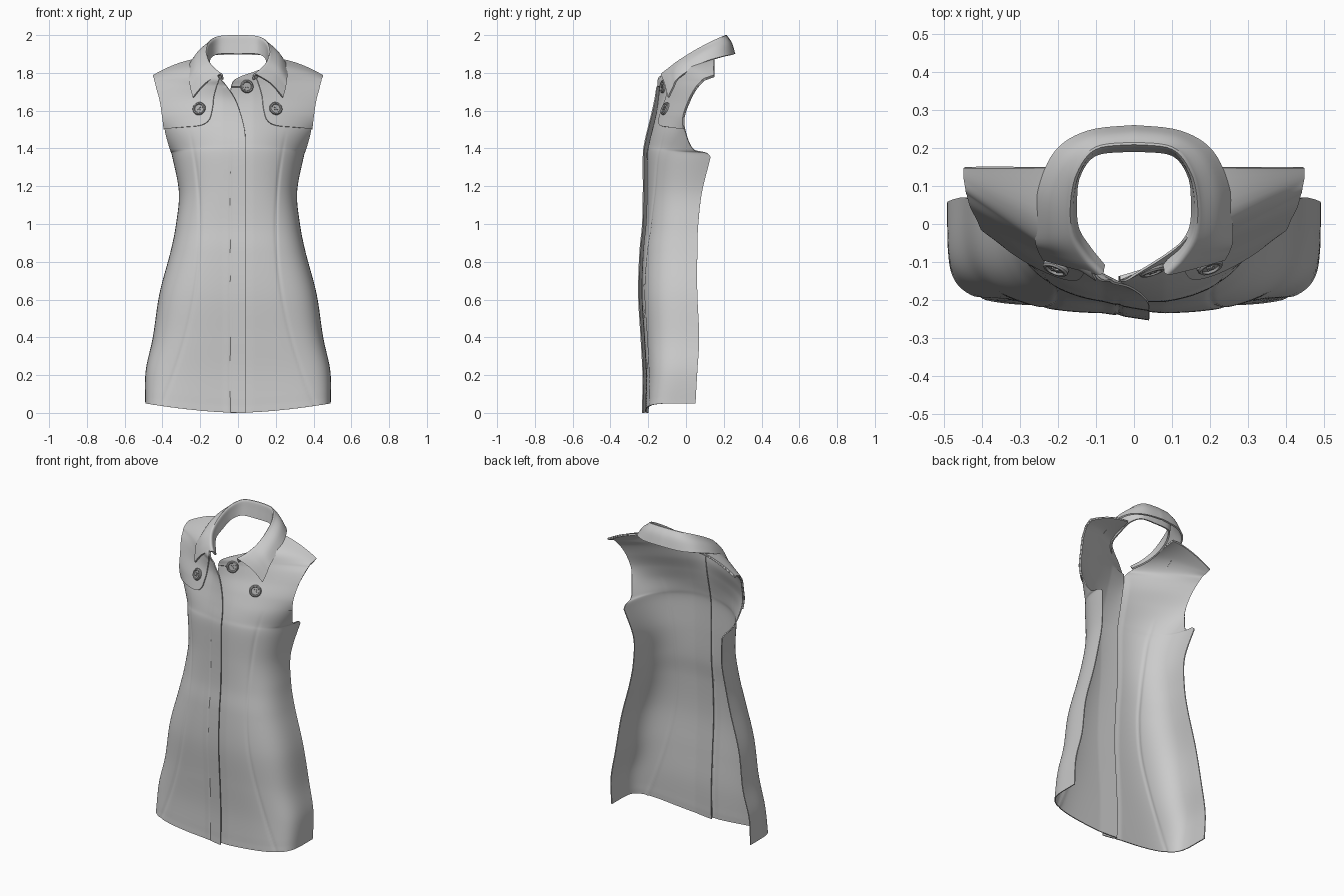
import bpy, bmesh, math
from mathutils import Vector, Matrix

cube = bpy.data.objects.get("Cube")
if cube:
    bpy.data.objects.remove(cube, do_unlink=True)


def material(name, v):
    m = bpy.data.materials.new(name)
    m.use_nodes = True
    m.diffuse_color = (v, v, v, 1)
    m.node_tree.nodes["Principled BSDF"].inputs["Base Color"].default_value = (v, v, v, 1)
    return m


cloth = material("light grey cloth", 0.6)
button_grey = material("button grey", 0.42)


def spline(points, t):
    """Smooth curve through points, t counted in points."""
    i = max(0, min(int(t), len(points) - 2))
    f = t - i
    a, b, c, d = (points[max(0, min(k, len(points) - 1))] for k in range(i - 1, i + 3))
    return [q + 0.5 * f * (r - p + f * (2 * p - 5 * q + 4 * r - s + f * (3 * (q - r) + s - p)))
            for p, q, r, s in zip(a, b, c, d)]


# Rows from hem to shoulder: centre y, centre z, edge x, side y, edge z, roundness
ROWS = [
    (-.213, 0, .488, .05, .05, .34), (-.21, .2, .486, .06, .22, .43),
    (-.22, .4, .448, .07, .4, .5), (-.233, .63, .413, .06, .63, .56),
    (-.226, .85, .355, .06, .85, .6), (-.212, 1, .325, .065, 1, .64),
    (-.208, 1.17, .31, .085, 1.17, .7), (-.208, 1.36, .345, .13, 1.355, .78),
    (-.2, 1.43, .358, .13, 1.395, .86), (-.185, 1.5, .382, .12, 1.48, 1.02),
    (-.168, 1.58, .395, .095, 1.56, 1.35), (-.155, 1.66, .41, .07, 1.65, 1.75),
    (-.15, 1.73, .428, .075, 1.715, 1.95), (-.135, 1.775, .438, .09, 1.755, 2),
    (-.02, 1.83, .444, .12, 1.77, 2), (.15, 1.87, .445, .15, 1.78, 2)]
LAST = len(ROWS) - 1
# Inner edge x of each front: the right one folds away at the top
UNDER_EDGE = [(-.04,)] * 12 + [(-.035,), (0,), (.15,), (.17,)]
OVER_EDGE = [(-.04,)] * 9 + [(-.035,), (-.015,), (.015,), (.06,), (.1,), (.15,), (.17,)]
# Depth at which the armhole cuts the rows between armpit and shoulder
ARM_START = 7
ARMHOLE = [(.13,), (.04,), (0,), (-.01,), (.02,), (.055,), (.09,)]


def section(t, side):
    """Row values, with the row widened so that its armhole cut lands on the edge x."""
    y0, z0, edge, y1, z1, p = spline(ROWS, t)
    x0 = spline(UNDER_EDGE if side > 0 else OVER_EDGE, t)[0]
    reach = cut = 1
    if ARM_START < t < ARM_START + len(ARMHOLE) - 1:
        g = min(1, (spline(ARMHOLE, t - ARM_START)[0] - y0) / (y1 - y0))
        a = math.acos((1 - g) ** (1 / p))
        reach, cut = (a * 2 / math.pi) ** p, math.sin(a) ** p
    return x0, x0 + (edge - x0) / cut, y0, y1, z0, z1, p, reach, cut


def groove(d, width=.008):
    return .004 * math.exp(-(d / width) ** 2)


def base(t, u, side):
    x0, x1, y0, y1, z0, z1, p, reach, cut = section(t, side)
    a = math.pi / 2 * (reach * min(1, max(0, u))) ** (1 / p)
    f, g = math.sin(a) ** p, 1 - max(0, math.cos(a)) ** p
    x, y, z = x0 + (x1 - x0) * f, y0 + (y1 - y0) * g, z0 + (z1 - z0) * (f / cut) ** 1.8
    if t < 12:
        near = max(0, 1 - (x + .04) / .12)
        y += .012 * near if side > 0 else -.018 * near
    # seams sunk into the cloth, fading out at the chest
    fade = max(0, min(1, (1.5 - z) * 5))
    y += fade * groove(x - .2 - .08 * ((z - 1) / .6) ** 2)
    if side < 0:
        y += fade * groove(x - .04, .006)
    y += groove(t * .2 - .05, .007)
    return Vector((side * x, y, z))


def surface(t, u, side, off=0):
    p = base(t, u, side)
    if off:
        e = .03
        du = base(t, min(1, u + e), side) - base(t, max(0, u - e), side)
        dt = base(min(LAST, t + e), u, side) - base(max(0, t - e), u, side)
        p += du.cross(dt).normalized() * side * off
    return p


def finish(ob, mat, angle=40):
    ob.data.materials.append(mat)
    bpy.ops.object.select_all(action='DESELECT')
    ob.select_set(True)
    bpy.context.view_layer.objects.active = ob
    for mod in list(ob.modifiers):
        bpy.ops.object.modifier_apply(modifier=mod.name)
    bpy.ops.object.shade_smooth_by_angle(angle=math.radians(angle))


def sheet(name, grid, thickness, flip=False):
    """Cloth sheet from a grid of points."""
    bm = bmesh.new()
    vs = [[bm.verts.new(p) for p in row] for row in grid]
    for r, s in zip(vs, vs[1:]):
        for i in range(len(r) - 1):
            face = (r[i], r[i + 1], s[i + 1], s[i])
            bm.faces.new(face[::-1] if flip else face)
    me = bpy.data.meshes.new(name)
    bm.to_mesh(me)
    bm.free()
    ob = bpy.data.objects.new(name, me)
    bpy.context.collection.objects.link(ob)
    mod = ob.modifiers.new("thickness", 'SOLIDIFY')
    mod.thickness, mod.offset = thickness, 0
    finish(ob, cloth)


# Front panels
NU, NT = 70, 150
for side, name in ((1, "left_front"), (-1, "right_front")):
    grid = [[surface(LAST * j / NT, i / NU, side) for i in range(NU + 1)] for j in range(NT + 1)]
    sheet(name, grid, .006, side < 0)

# Shoulder flaps with a rounded buttoned tab
TAB = [(9.3, .225), (9.36, .19), (9.5, .165), (9.75, .147), (10.1, .138), (10.6, .13),
       (11.2, .125), (12, .11), (12.6, .1), (13, .1), (14, .15), (LAST, .17)]
for side, name in ((1, "left_shoulder_flap"), (-1, "right_shoulder_flap")):
    grid = []
    for j in range(67):
        t, x = spline(TAB, j / 6)
        t = min(t, LAST)
        x0, x1, *_, p, reach, cut = section(t, side)
        f = max(0, (x - x0) / (x1 - x0))
        u0 = (2 / math.pi * math.asin(f ** (1 / p))) ** p / reach
        grid.append([surface(t, u0 + (1 - u0) * i / 30, side, .007) for i in range(31)])
    sheet(name, grid, .006, side < 0)

# Collar: stand edge, fold line and outer edge, from centre back to the point
STAND = [(0, .195, 1.9), (.1, .185, 1.9), (.145, .13, 1.88), (.155, .06, 1.845),
         (.15, -.01, 1.82), (.12, -.06, 1.79), (.08, -.11, 1.765)]
FOLD = [(0, .21, 1.993), (.1, .198, 1.988), (.15, .135, 1.96), (.167, .05, 1.915),
        (.16, -.03, 1.865), (.125, -.09, 1.82), (.085, -.13, 1.79)]
FALL = [(0, .256, 1.9), (.12, .242, 1.895), (.205, .19, 1.885), (.25, .085, 1.85),
        (.257, -.035, 1.775), (.25, -.068, 1.72), (.237, -.092, 1.67)]
grid = []
for j in range(-36, 37):
    t = abs(j) / 6
    s, f, o = (Vector(spline(line, t)) for line in (STAND, FOLD, FALL))
    out = o - s
    out.z = 0
    ridge = f + out * .12 - Vector((0, 0, .004))
    mid = ridge.lerp(o, .5) + out * .04 + Vector((0, 0, .012))
    pts = [s, s.lerp(f, .55), f, ridge, mid, o]
    row = [Vector(spline(pts, k / 4)) for k in range(21)]
    grid.append([Vector((math.copysign(1, j) * p.x, p.y, p.z)) for p in row])
sheet("collar", grid, .01)


# Buttons with a raised rim and crossed thread
def button(name, pos, normal):
    bm = bmesh.new()
    profile = [(0, .008), (.022, .008), (.025, .014), (.031, .014), (.035, .009), (.035, 0), (0, 0)]
    ring = [bm.verts.new((r, 0, z)) for r, z in profile]
    edges = [bm.edges.new(e) for e in zip(ring, ring[1:])]
    bmesh.ops.spin(bm, geom=ring + edges, axis=(0, 0, 1), cent=(0, 0, 0),
                   steps=28, angle=2 * math.pi, use_merge=True)
    bmesh.ops.remove_doubles(bm, verts=bm.verts, dist=1e-5)
    for angle in (45, 135):
        m = Matrix.Rotation(math.radians(angle), 4, 'Z') @ Matrix.Translation((0, 0, .01))
        bmesh.ops.create_cube(bm, size=1, matrix=m @ Matrix.Diagonal((.024, .005, .006, 1)))
    bmesh.ops.recalc_face_normals(bm, faces=bm.faces)
    me = bpy.data.meshes.new(name)
    bm.to_mesh(me)
    bm.free()
    ob = bpy.data.objects.new(name, me)
    ob.matrix_world = Matrix.Translation(pos) @ normal.to_track_quat('Z', 'Y').to_matrix().to_4x4()
    bpy.context.collection.objects.link(ob)
    finish(ob, button_grey, 30)


def button_on(name, side, t, x, off):
    u = min((k / 200 for k in range(201)), key=lambda k: abs(base(t, k, side).x - x))
    low, high = surface(t, u, side, off), surface(t, u, side, off + .01)
    button(name, low, (high - low).normalized())


button_on("left_flap_button", 1, 10.38, .195, .01)
button_on("right_flap_button", -1, 10.38, -.2, .01)
button_on("neck_button", 1, 11.95, .043, .004)
